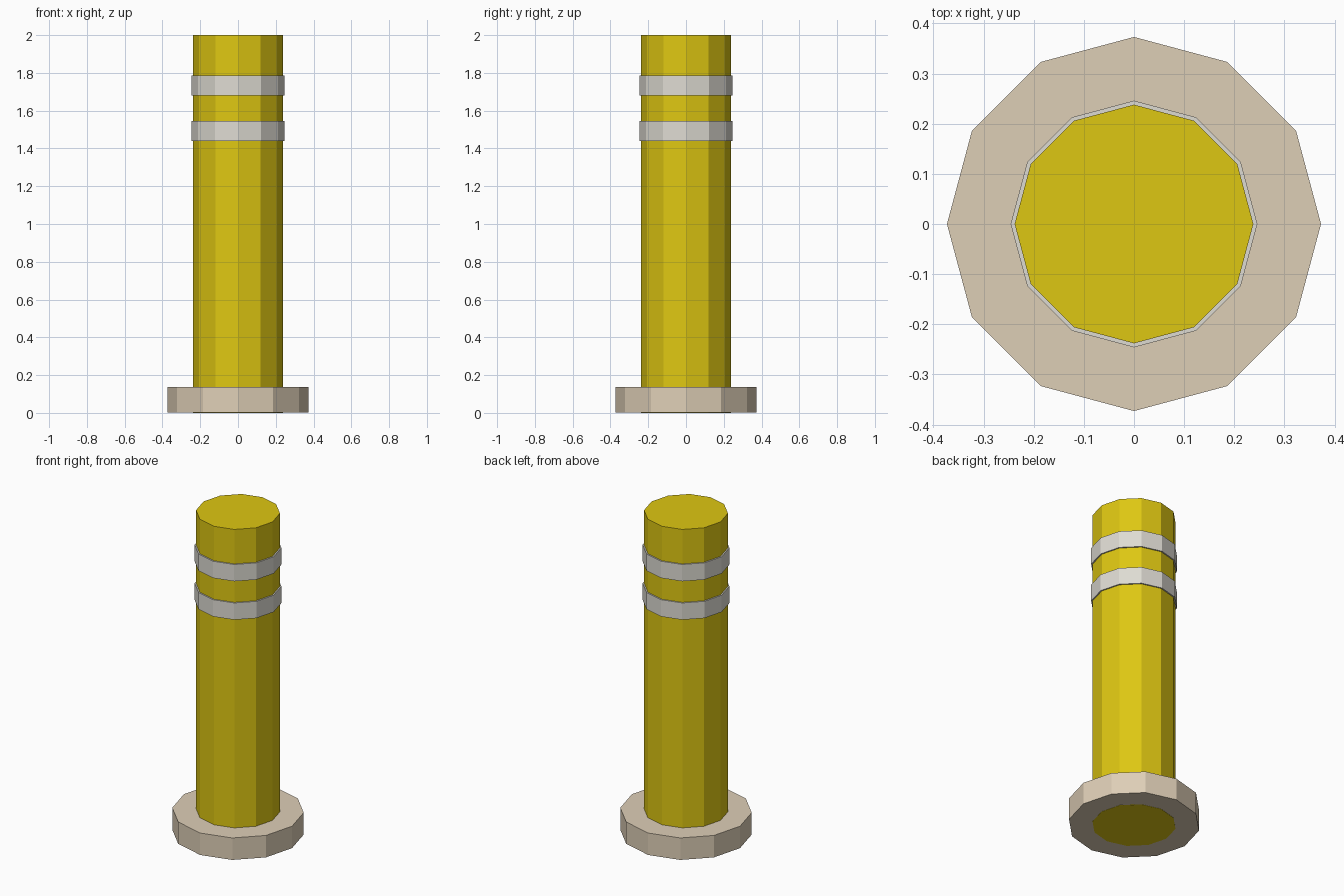
import bpy

cube = bpy.data.objects.get("Cube")
if cube:
    bpy.data.objects.remove(cube, do_unlink=True)


def material(name, rgb):
    mat = bpy.data.materials.new(name)
    mat.use_nodes = True
    colour = (*rgb, 1.0)
    mat.diffuse_color = colour
    mat.node_tree.nodes["Principled BSDF"].inputs["Base Color"].default_value = colour
    return mat


yellow = material("safety yellow", (0.73, 0.57, 0.006))
grey = material("reflective grey", (0.73, 0.71, 0.65))
concrete = material("pale concrete", (0.73, 0.62, 0.47))


def drum(name, radius, bottom, top, mat):
    """Twelve-sided flat-shaded cylinder with a corner on each axis."""
    bpy.ops.mesh.primitive_cylinder_add(
        vertices=12, radius=radius, depth=top - bottom,
        location=(0, 0, (bottom + top) / 2))
    obj = bpy.context.object
    obj.name = name
    obj.data.materials.append(mat)
    return obj


# Foot, with the post running through it to the ground
drum("base", 0.373, 0.001, 0.138, concrete)
drum("post", 0.238, 0.0, 2.0, yellow)

# Reflective bands around the upper post
for name, bottom in (("lower_band", 1.44), ("upper_band", 1.68)):
    drum(name, 0.246, bottom, bottom + 0.105, grey)
